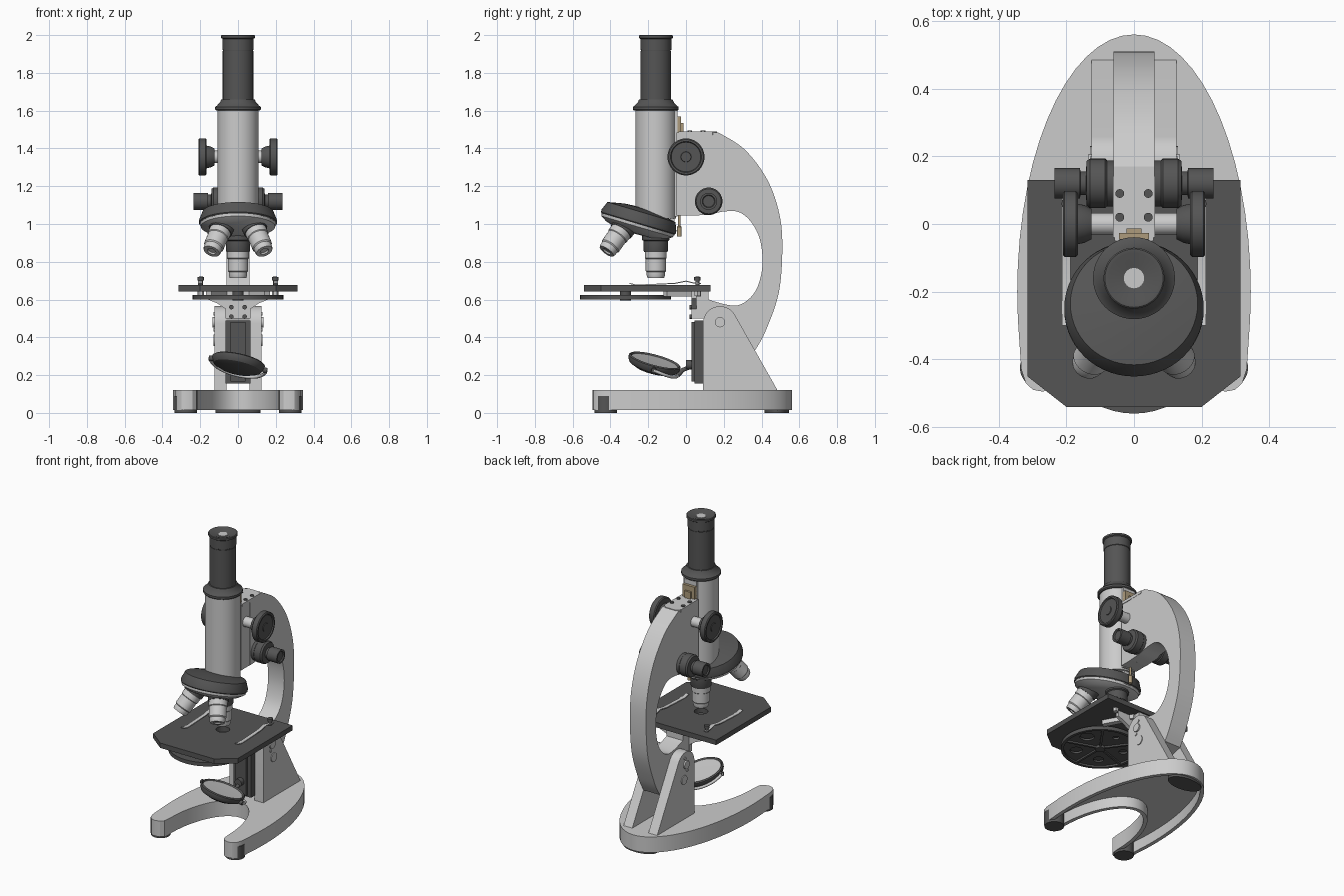
import bpy, bmesh
from math import sin, cos, pi, radians
from mathutils import Vector

if "Cube" in bpy.data.objects:
    bpy.data.objects.remove(bpy.data.objects["Cube"])


def material(name, col):
    m = bpy.data.materials.new(name)
    m.diffuse_color = (*col, 1)
    m.use_nodes = True
    m.node_tree.nodes["Principled BSDF"].inputs["Base Color"].default_value = m.diffuse_color
    return m


DARK = material("dark_paint", (0.09, 0.09, 0.09))
BRASS = material("brass", (0.42, 0.33, 0.2))


def finish(name, bm, mat=None):
    bmesh.ops.remove_doubles(bm, verts=bm.verts, dist=1e-5)
    bmesh.ops.recalc_face_normals(bm, faces=bm.faces)
    me = bpy.data.meshes.new(name)
    bm.to_mesh(me)
    bm.free()
    ob = bpy.data.objects.new(name, me)
    bpy.context.collection.objects.link(ob)
    if mat:
        me.materials.append(mat)
    return ob


def lathe(name, profile, loc=(0, 0, 0), axis=(0, 0, 1), mat=None, segs=40, sx=1):
    """Revolve (radius, height) points around an axis; profile starts and ends at r=0."""
    bm = bmesh.new()
    q, loc = Vector(axis).to_track_quat('Z', 'Y'), Vector(loc)
    rings = [[bm.verts.new(loc + q @ Vector((sx * r * cos(2 * pi * i / segs), r * sin(2 * pi * i / segs), h)))
              for i in range(segs)] for r, h in profile]
    for a, b in zip(rings, rings[1:]):
        for i in range(segs):
            j = (i + 1) % segs
            bm.faces.new((a[i], a[j], b[j], b[i]))
    return finish(name, bm, mat)


def rod(name, r, h0, h1, loc=(0, 0, 0), axis=(0, 0, 1), mat=None, segs=32, sx=1):
    return lathe(name, [(0, h0), (r, h0), (r, h1), (0, h1)], loc, axis, mat, segs, sx)


def prism(name, pts, axis, a, b, mat=None, hollow=None):
    """Extrude a 2D outline along an axis; hollow=(rim, depth) recesses the first cap."""
    bm = bmesh.new()
    put = {'x': lambda p, t: (t, *p), 'y': lambda p, t: (p[0], t, p[1]), 'z': lambda p, t: (*p, t)}[axis]
    lo, hi = ([bm.verts.new(put(p, t)) for p in pts] for t in (a, b))
    cap = bm.faces.new(lo[::-1])
    bm.faces.new(hi)
    n = len(pts)
    for i in range(n):
        bm.faces.new((lo[i], lo[(i + 1) % n], hi[(i + 1) % n], hi[i]))
    if hollow:
        bmesh.ops.recalc_face_normals(bm, faces=bm.faces)
        bmesh.ops.inset_region(bm, faces=[cap], thickness=hollow[0])
        bmesh.ops.inset_region(bm, faces=[cap], thickness=0.001)
        bmesh.ops.translate(bm, verts=cap.verts, vec=(0, 0, hollow[1]))
    return finish(name, bm, mat)


def box(name, x, y, z, mat=None):
    return prism(name, [(x[0], y[0]), (x[1], y[0]), (x[1], y[1]), (x[0], y[1])], 'z', *z, mat)


def spline(pts, n=6):
    """Catmull-Rom smoothing of an open point list."""
    v = [Vector(p) for p in (pts[0], *pts, pts[-1])]
    out = []
    for p0, p1, p2, p3 in zip(v, v[1:], v[2:], v[3:]):
        for k in range(n):
            t = k / n
            out.append(tuple(0.5 * (2 * p1 + (p2 - p0) * t + (2 * p0 - 5 * p1 + 4 * p2 - p3) * t * t
                                    + (3 * p1 - p0 - 3 * p2 + p3) * t ** 3)))
    return out + [tuple(v[-1])]


def wire(name, pts, r, mat=None):
    cu = bpy.data.curves.new(name, 'CURVE')
    cu.dimensions, cu.bevel_depth, cu.bevel_resolution, cu.use_fill_caps = '3D', r, 3, True
    sp = cu.splines.new('POLY')
    sp.points.add(len(pts) - 1)
    for p, c in zip(sp.points, pts):
        p.co = (*c, 1)
    ob = bpy.data.objects.new(name, cu)
    bpy.context.collection.objects.link(ob)
    if mat:
        cu.materials.append(mat)


def drill(ob, r, loc):
    c = rod("hole_cutter", r, -0.1, 0.1, loc)
    c.hide_render = True
    c.hide_set(True)
    m = ob.modifiers.new("hole", 'BOOLEAN')
    m.object, m.operation, m.solver = c, 'DIFFERENCE', 'EXACT'


TY = -0.16  # optical axis

# Horseshoe base with hollow underside, and feet
half = [(0.345 * sin(radians(a)), -0.2 + 0.76 * cos(radians(a))) for a in range(6, 97, 6)]
half += [(0.333, -0.43), (0.32, -0.47), (0.298, -0.49), (0.27, -0.495), (0.24, -0.487), (0.22, -0.465)]
half += [(0.215 * cos(radians(a)), -0.42 + 0.44 * sin(radians(a))) for a in range(0, 90, 9)]
outline = [(0, 0.56)] + half + [(0, 0.02)] + [(-x, y) for x, y in reversed(half)]
prism("horseshoe_base", outline, 'z', 0.015, 0.12, hollow=(0.025, 0.07))
rod("rear_foot", 0.065, 0, 0.09, (0, 0.48, 0), mat=DARK, sx=1.85)

# Pillar cheeks with bolts
cheek = [(0.09, 0.11), (0.09, 0.475)]
cheek += [(0.18 + 0.09 * cos(radians(a)), 0.475 + 0.09 * sin(radians(a))) for a in range(170, 25, -10)]
cheek += [(0.49, 0.11)]
for s in (-1, 1):
    prism("pillar_cheek", cheek, 'x', s * 0.06, s * 0.125)
    rod("front_foot", 0.06, 0, 0.09, (s * 0.277, -0.425, 0), mat=DARK)
    for r, h, y, z in ((0.027, 0.135, 0.18, 0.48), (0.03, 0.13, 0.2, 0.385), (0.01, 0.13, 0.19, 0.525), (0.01, 0.13, 0.167, 0.44)):
        rod("cheek_bolt", r, 0.12, h, (0, y, z), (s, 0, 0), segs=20)

# Curved arm
outer = spline([(0.17, 1.485), (0.31, 1.395), (0.43, 1.235), (0.495, 1.05), (0.51, 0.86), (0.49, 0.63), (0.42, 0.43), (0.365, 0.33)])
inner = spline([(0.08, 0.62), (0.15, 0.59), (0.26, 0.568), (0.33, 0.6), (0.38, 0.67), (0.405, 0.785), (0.392, 0.915),
                (0.345, 1.01), (0.28, 1.063), (0.2, 1.066), (0.12, 1.05), (0.04, 1.045)])
prism("curved_arm", [(0.04, 1.485)] + outer + [(0.25, 0.3), (0.14, 0.38), (0.1, 0.48)] + inner, 'x', -0.06, 0.06)
prism("arm_cap", [(-0.062, -0.04), (0.062, -0.04), (0.062, 0.14), (0.04, 0.165), (-0.04, 0.165), (-0.062, 0.14)], 'z', 1.47, 1.489)
for x in (-0.042, 0.042):
    for y in (0.02, 0.09):
        rod("cap_screw", 0.013, 1.48, 1.494, (x, y, 0), mat=DARK, segs=16)

# Focus slide, rack and stop pin
box("focus_slide", (-0.058, 0.058), (-0.05, 0.042), (1.045, 1.485))
box("tube_rail", (-0.045, 0.045), (-0.08, -0.045), (1.04, 1.6))
box("focus_rack", (-0.045, 0.045), (-0.055, -0.027), (1.45, 1.57), BRASS)
box("rack_teeth", (-0.022, 0.022), (-0.03, -0.014), (1.45, 1.535), BRASS)
lathe("stop_pin", [(0, 0.935), (0.012, 0.935), (0.012, 0.985), (0.007, 0.99), (0.007, 1.05), (0, 1.05)], (0, -0.035, 0), mat=BRASS, segs=16)
box("nosepiece_catch", (-0.025, 0.025), (-0.085, -0.062), (0.94, 1.03))

# Coarse and fine focus knobs
for s in (-1, 1):
    rod("coarse_shaft", 0.033, 0.04, 0.14, (0, 0, 1.355), (s, 0, 0))
    lathe("coarse_knob", [(0, 0.125), (0.045, 0.125), (0.055, 0.145), (0.06, 0.166), (0.092, 0.166), (0.098, 0.172),
                          (0.098, 0.205), (0.092, 0.21), (0.082, 0.21), (0.078, 0.203), (0.028, 0.203), (0.026, 0.207), (0, 0.207)],
          (0, 0, 1.355), (s, 0, 0), DARK)
    lathe("fine_knob", [(0, 0.05), (0.068, 0.05), (0.068, 0.08), (0.073, 0.085), (0.073, 0.13), (0.066, 0.14), (0.035, 0.142),
                        (0.035, 0.158), (0.045, 0.16), (0.045, 0.235), (0.034, 0.235), (0.03, 0.228), (0, 0.228)],
          (0, 0.12, 1.12), (s, 0, 0), DARK)

# Body tube, draw tube and eyepiece
rod("body_tube", 0.108, 1.03, 1.61, (0, TY, 0), segs=48)
lathe("tube_collar", [(0, 1.6), (0.115, 1.6), (0.121, 1.606), (0.121, 1.62), (0.113, 1.625), (0.095, 1.645), (0.088, 1.66), (0, 1.66)], (0, TY, 0), mat=DARK, segs=48)
rod("draw_tube", 0.081, 1.65, 1.915, (0, TY, 0), mat=DARK, segs=48)
lathe("eyepiece", [(0, 1.91), (0.078, 1.91), (0.079, 1.92), (0.082, 1.922), (0.082, 1.98), (0.09, 1.985), (0.09, 1.997), (0.086, 2.0),
                   (0.075, 2.0), (0.035, 1.985), (0, 1.985)], (0, TY, 0), mat=DARK, segs=48)
rod("eyepiece_lens", 0.03, 1.98, 1.989, (0, TY, 0))

# Tilted nosepiece
tilt, npos = (0, sin(radians(16.5)), cos(radians(16.5))), (0, -0.25, 1.015)
lathe("nosepiece_turret", [(0, -0.016), (0.2, -0.016), (0.206, -0.01), (0.206, 0.005), (0.188, 0.05), (0.1, 0.068), (0, 0.075)], npos, tilt, DARK, 56)
lathe("nosepiece_plate", [(0, -0.07), (0.11, -0.066), (0.165, -0.05), (0.197, -0.03), (0.2, -0.014), (0, -0.014)], npos, tilt, None, 56)

# Objectives, from the tip upwards
for tip, d in (((0, TY, 0.715), (0, 0, 1)), ((-0.14, -0.42, 0.855), (0.33, 0.55, 0.77)), ((0.14, -0.42, 0.855), (-0.33, 0.55, 0.77))):
    lathe("objective_barrel", [(0, 0.008), (0.02, 0.008), (0.024, 0), (0.044, 0), (0.048, 0.012), (0.048, 0.03), (0.054, 0.036),
                               (0.054, 0.1), (0.058, 0.104), (0.058, 0.14), (0, 0.14)], tip, d)
    lathe("objective_mount", [(0, 0.138), (0.062, 0.138), (0.064, 0.142), (0.064, 0.195), (0.072, 0.2), (0.072, 0.225), (0, 0.225)], tip, d, DARK)

# Stage and its clips
stage = prism("stage", [(-0.315, 0.13), (0.315, 0.13), (0.315, -0.45), (0.2, -0.54), (-0.2, -0.54), (-0.315, -0.45)], 'z', 0.643, 0.676, DARK)
drill(stage, 0.042, (0, TY, 0.66))
top = [(0.08, 0.688), (0.04, 0.69), (0.0, 0.7), (-0.06, 0.688), (-0.26, 0.679), (-0.3, 0.688)]
strip = top + [(y, z - 0.005) for y, z in reversed(top)]
for s in (-1, 1):
    prism("stage_clip", strip, 'x', s * 0.188, s * 0.212)
    lathe("clip_post", [(0, 0.67), (0.011, 0.67), (0.011, 0.7), (0.017, 0.702), (0.017, 0.72), (0, 0.722)], (s * 0.197, 0.06, 0), mat=DARK, segs=20)
    rod("clip_nut", 0.018, 0.62, 0.645, (s * 0.197, 0.06, 0), segs=6)

# Stage bracket and mirror slide
right = [(0.065, 0.5), (0.065, 0.55), (0.11, 0.58), (0.17, 0.605), (0.17, 0.644)]
prism("stage_bracket", right + [(-x, z) for x, z in reversed(right)], 'y', 0.03, 0.055)
box("bracket_block", (-0.06, 0.06), (0.03, 0.12), (0.5, 0.644))
for s in (-1, 1):
    prism("stage_support_arm", [(s * 0.03, 0.08), (s * 0.07, 0.08), (s * 0.17, -0.1), (s * 0.14, -0.12)], 'z', 0.615, 0.644)
    for z in (0.51, 0.56):
        rod("bracket_screw", 0.012, 0, 0.012, (s * 0.035, 0.031, z), (0, -1, 0), DARK, 16)
box("mirror_slide", (-0.065, 0.065), (0.045, 0.1), (0.155, 0.49), DARK)
box("slide_rail", (-0.04, 0.04), (0.03, 0.05), (0.165, 0.48), DARK)

# Aperture wheel below the stage
WY = -0.32
wheel = lathe("aperture_wheel", [(0, 0.612), (0.222, 0.612), (0.222, 0.6), (0.24, 0.6), (0.24, 0.625), (0, 0.625)], (0, WY, 0), mat=DARK, segs=48)
for k in range(5):
    a = radians(90 + 72 * k)
    drill(wheel, 0.02 + 0.006 * k, (0.15 * cos(a), WY + 0.15 * sin(a), 0.615))
    b = a + radians(36)
    u, v = Vector((cos(b), sin(b))), Vector((-sin(b), cos(b))) * 0.007
    c = Vector((0, WY))
    prism("wheel_spoke", [tuple(p) for p in (c + v, c - v, c + u * 0.23 - v, c + u * 0.23 + v)], 'z', 0.601, 0.614, DARK)
rod("wheel_hub", 0.03, 0.595, 0.646, (0, WY, 0), mat=DARK)

# Tilting mirror and fork
mc, mn = Vector((0, -0.17, 0.258)), (0.22, 0.27, 1)
lathe("mirror_frame", [(0, -0.038), (0.09, -0.035), (0.128, -0.018), (0.14, 0), (0.142, 0.018), (0.134, 0.024), (0.126, 0.014), (0, 0.012)], mc, mn, DARK)
lathe("mirror_glass", [(0, 0.01), (0.125, 0.01), (0.125, 0.016), (0, 0.013)], mc, mn)
p, q = Vector((0.148, 0, -0.033)), Vector((0, 0.125, -0.06))
wire("mirror_fork", [mc + p * cos(pi * k / 16) + q * sin(pi * k / 16) for k in range(17)], 0.009)
wire("mirror_stem", [mc + q, mc + q + Vector((0, 0.03, 0.03)), (0, 0.05, 0.255)], 0.012, DARK)
rod("stem_collar", 0.025, 0, 0.03, (0, 0.0, 0.255), (0, 1, 0), DARK)
for s in (-1, 1):
    rod("mirror_pivot", 0.014, 0.135, 0.158, mc, p * s, DARK, 16)

# Smooth round surfaces, keep edges sharp
for ob in bpy.context.scene.objects:
    ob.select_set(ob.type == 'MESH' and not ob.hide_render)
bpy.context.view_layer.objects.active = stage
bpy.ops.object.shade_smooth_by_angle(angle=radians(30))
